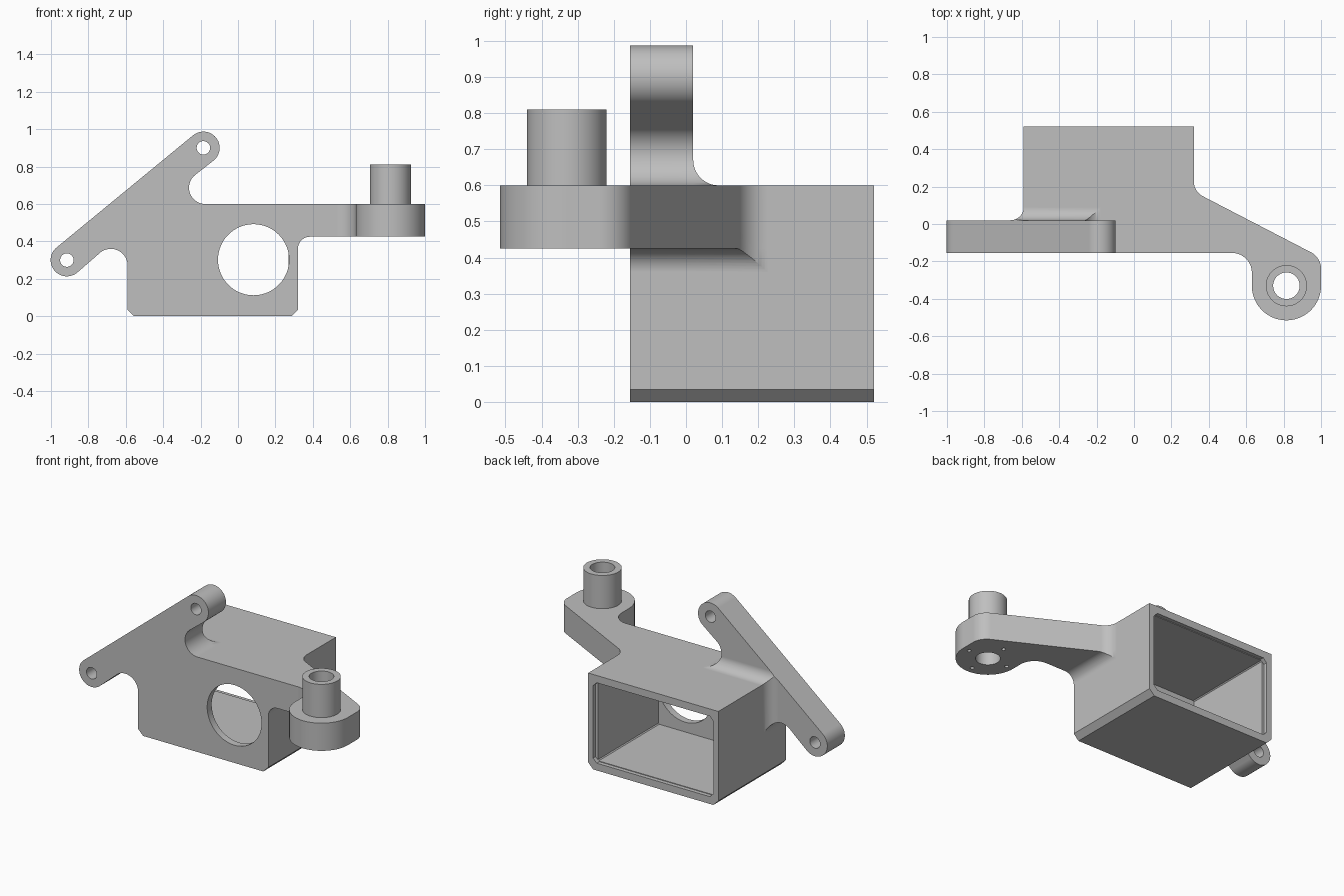
import bpy, bmesh
from math import sin, cos, radians, pi, atan2
from mathutils import Vector

if "Cube" in bpy.data.objects:
    bpy.data.objects.remove(bpy.data.objects["Cube"], do_unlink=True)

grey = bpy.data.materials.new("machined_grey")
grey.use_nodes = True
colour = (0.52, 0.52, 0.52, 1)
grey.diffuse_color = colour
grey.node_tree.nodes["Principled BSDF"].inputs["Base Color"].default_value = colour


def finish(name, bm):
    bmesh.ops.recalc_face_normals(bm, faces=bm.faces[:])
    mesh = bpy.data.meshes.new(name)
    bm.to_mesh(mesh)
    bm.free()
    mesh.materials.append(grey)
    obj = bpy.data.objects.new(name, mesh)
    bpy.context.collection.objects.link(obj)
    return obj


def prism(name, outline, axis, start, end):
    """Extrude an outline along y (outline in x, z) or z (outline in x, y)."""
    bm = bmesh.new()
    place = (lambda a, b, t: (a, t, b)) if axis == "y" else (lambda a, b, t: (a, b, t))
    low = [bm.verts.new(place(a, b, start)) for a, b in outline]
    high = [bm.verts.new(place(a, b, end)) for a, b in outline]
    bm.faces.new(low)
    bm.faces.new(high)
    for i in range(len(low)):
        j = (i + 1) % len(low)
        bm.faces.new((low[i], low[j], high[j], high[i]))
    return finish(name, bm)


def arc(cx, cy, r, a0, a1, steps=24):
    angles = [radians(a0 + (a1 - a0) * i / steps) for i in range(steps + 1)]
    return [(cx + r * cos(a), cy + r * sin(a)) for a in angles]


def disc(cx, cy, r, steps=64):
    return arc(cx, cy, r, 0, 360, steps)[:-1]


def rect(x0, x1, z0, z1, c):
    """Rectangle with chamfered corners."""
    return [(x0 + c, z0), (x1 - c, z0), (x1, z0 + c), (x1, z1 - c),
            (x1 - c, z1), (x0 + c, z1), (x0, z1 - c), (x0, z0 + c)]


def combine(target, other, operation):
    mod = target.modifiers.new("combine", "BOOLEAN")
    mod.operation, mod.solver, mod.object = operation, "EXACT", other
    bpy.context.view_layer.objects.active = target
    bpy.ops.object.modifier_apply(modifier=mod.name)
    bpy.data.objects.remove(other, do_unlink=True)


LEFT, RIGHT, TOP = -0.59, 0.32, 0.6
FRONT, BACK, PLATE_BACK = -0.155, 0.52, 0.02

# Housing block with chamfered lower edges
c = 0.035
body = prism("bracket_housing", [(LEFT + c, 0), (RIGHT - c, 0), (RIGHT, c), (RIGHT, TOP),
                                 (LEFT, TOP), (LEFT, c)], "y", FRONT, BACK)

# Slanted mounting plate with two rounded lugs
lug_a, lug_b, lug_r = Vector((-0.915, 0.30)), Vector((-0.185, 0.90)), 0.087
slope = lug_b - lug_a
up = atan2(slope.y, slope.x) * 180 / pi + 90
plate_outline = (arc(*lug_a, lug_r, up + 180, up)[:] + arc(*lug_b, lug_r, up, up - 180)
                 + arc(-0.175, TOP + lug_r, lug_r, up, 270)
                 + [(-0.175, 0.5), (-0.5, 0.27)]
                 + arc(LEFT - 0.09, 0.27, 0.09, 0, up))
plate = prism("mounting_plate", plate_outline, "y", FRONT, PLATE_BACK)

# Fillet between the plate's back and the housing, mitred round the corner
R = 0.07
section = ([(-0.02, -0.02), (-0.02, PLATE_BACK + R)]
           + arc(R, PLATE_BACK + R, R, 180, 270, 12) + [(R, -0.02)])
bm = bmesh.new()
rings = [[bm.verts.new(p) for p in ((-0.16, y, TOP + d), (LEFT - d, y, TOP + d), (LEFT - d, y, 0.2))]
         for d, y in section]
for i, ring in enumerate(rings):
    nxt = rings[(i + 1) % len(rings)]
    for k in range(2):
        bm.faces.new((ring[k], ring[k + 1], nxt[k + 1], nxt[k]))
for k in (0, 2):
    bm.faces.new([ring[k] for ring in rings])
plate_fillet = finish("plate_fillet", bm)
combine(plate_fillet, prism("plate_trim", plate_outline, "y", -0.3, 0.3), "INTERSECT")

# Side arm that carries the round boss
HUB = (0.815, -0.33)
ARM_LOW = 0.425
arm_outline = (arc(RIGHT + 0.09, 0.228, 0.09, 180, 242.6)
               + arc(0.90, -0.24, 0.10, 62.6, 0)
               + arc(*HUB, 0.185, 0, -180, 40)
               + arc(0.525, -0.26, 0.105, 0, 90)
               + [(0.2, FRONT), (0.2, 0.228)])
arm = prism("side_arm", arm_outline, "z", ARM_LOW, TOP)

# Fillet under the arm
r = 0.065
arm_fillet = prism("arm_fillet", arc(RIGHT + r, ARM_LOW - r, r, 90, 180, 12)
                   + [(0.29, ARM_LOW - r), (0.29, 0.46), (RIGHT + r, 0.46)], "y", -0.4, 0.4)
combine(arm_fillet, prism("arm_trim", arm_outline, "z", 0.2, 0.5), "INTERSECT")

# Upright sleeve on the boss
sleeve = prism("sleeve", disc(*HUB, 0.11), "z", 0.5, 0.81)

for part in (plate, plate_fillet, arm, arm_fillet, sleeve):
    combine(body, part, "UNION")

# Open cavity, shallow rim step, front window, bores and screw holes
cutters = [
    prism("cavity", rect(-0.54, 0.27, 0.05, 0.55, 0.006), "y", -0.11, 0.6),
    prism("rim_step", rect(-0.555, 0.285, 0.046, 0.554, 0.025), "y", 0.495, 0.6),
    prism("window", disc(0.083, 0.302, 0.19, 96), "y", -0.3, 0),
    prism("sleeve_bore", disc(*HUB, 0.071), "z", 0.3, 0.9),
]
for lug in (lug_a, lug_b):
    cutters.append(prism("lug_hole", disc(*lug, 0.036, 40), "y", -0.3, 0.2))
for dx, dy in ((1, 0), (0, 1), (-1, 0), (0, -1)):
    cutters.append(prism("screw_hole", disc(HUB[0] + 0.14 * dx, HUB[1] + 0.14 * dy, 0.012, 16),
                         "z", 0.3, 0.52))
for cutter in cutters:
    combine(body, cutter, "DIFFERENCE")

# Smooth curved walls, crisp edges
bpy.ops.object.select_all(action="DESELECT")
body.select_set(True)
bpy.context.view_layer.objects.active = body
bpy.ops.object.shade_smooth_by_angle(angle=radians(25))
normals = body.modifiers.new("even_normals", "WEIGHTED_NORMAL")
normals.keep_sharp = True
